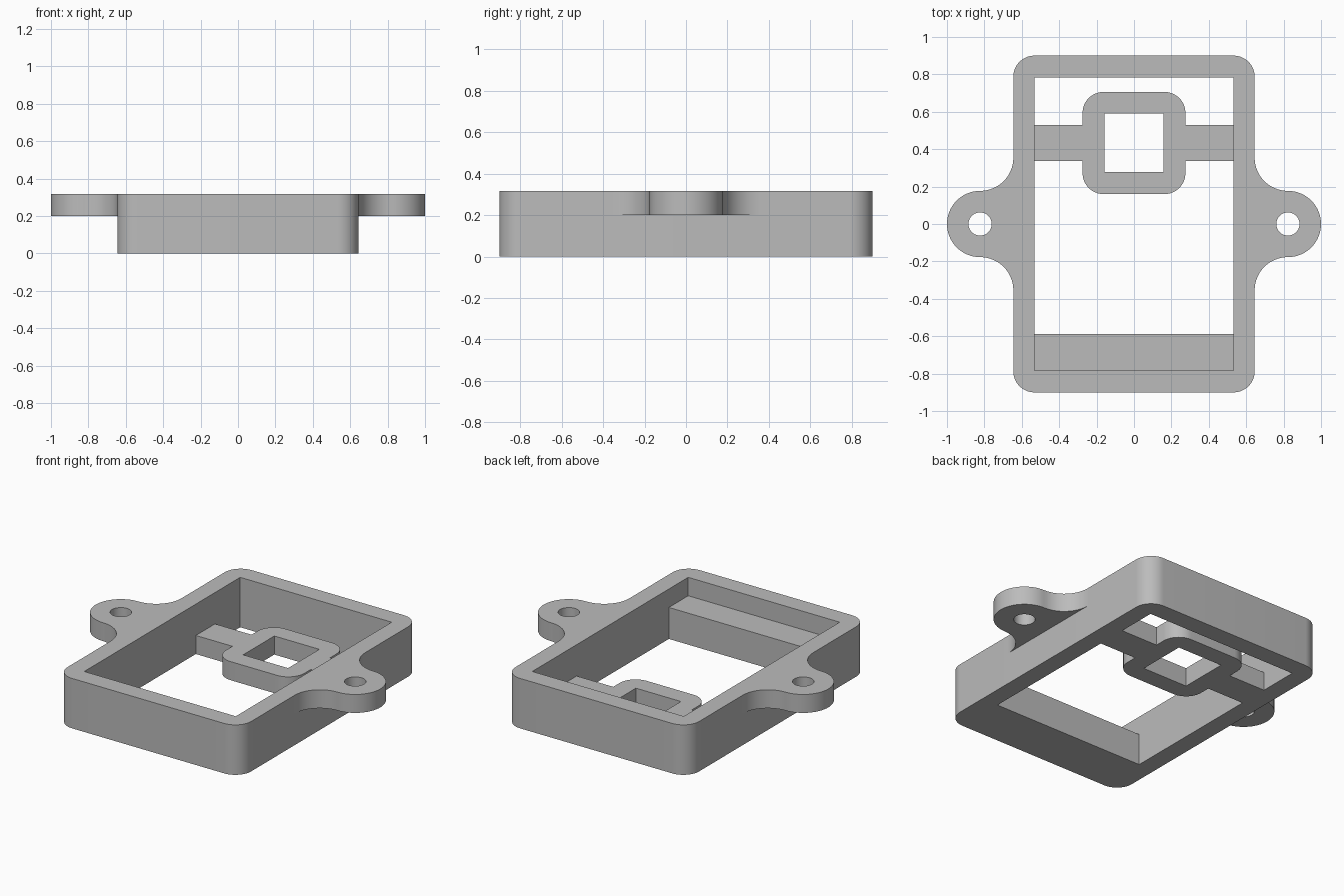
import bpy
import bmesh
import math

if "Cube" in bpy.data.objects:
    bpy.data.objects.remove(bpy.data.objects["Cube"], do_unlink=True)

# Single plain grey plastic
grey = bpy.data.materials.new("plain grey")
grey.use_nodes = True
COLOUR = (0.5, 0.5, 0.5, 1.0)
grey.diffuse_color = COLOUR
next(n for n in grey.node_tree.nodes if n.type == "BSDF_PRINCIPLED").inputs["Base Color"].default_value = COLOUR


def arc(cx, cy, r, a0, a1, steps=16):
    """Points on an arc, angles in degrees."""
    angles = [math.radians(a0 + (a1 - a0) * i / steps) for i in range(steps + 1)]
    return [(cx + r * math.cos(a), cy + r * math.sin(a)) for a in angles]


def rect(hx, y0, y1):
    return [(-hx, y0), (hx, y0), (hx, y1), (-hx, y1)]


def rounded_rect(hx, y0, y1, r):
    return (arc(-hx + r, y0 + r, r, 180, 270) + arc(hx - r, y0 + r, r, 270, 360)
            + arc(hx - r, y1 - r, r, 0, 90) + arc(-hx + r, y1 - r, r, 90, 180))


def plate(name, loops, z0, z1):
    """Fill an outline (further loops are holes) and extrude it from z0 to z1."""
    bm = bmesh.new()
    for loop in loops:
        verts = [bm.verts.new((x, y, z0)) for x, y in loop]
        for a, b in zip(verts, verts[1:] + verts[:1]):
            bm.edges.new((a, b))
    bmesh.ops.remove_doubles(bm, verts=bm.verts[:], dist=1e-5)
    bmesh.ops.triangle_fill(bm, edges=bm.edges[:], use_beauty=True, normal=(0, 0, 1))
    top = bmesh.ops.extrude_face_region(bm, geom=bm.faces[:], use_keep_orig=True)
    moved = [v for v in top["geom"] if isinstance(v, bmesh.types.BMVert)]
    bmesh.ops.translate(bm, verts=moved, vec=(0, 0, z1 - z0))
    bmesh.ops.recalc_face_normals(bm, faces=bm.faces[:])
    mesh = bpy.data.meshes.new(name)
    bm.to_mesh(mesh)
    bm.free()
    mesh.materials.append(grey)
    ob = bpy.data.objects.new(name, mesh)
    bpy.context.collection.objects.link(ob)
    bpy.ops.object.select_all(action="DESELECT")
    ob.select_set(True)
    bpy.context.view_layer.objects.active = ob
    bpy.ops.object.shade_smooth_by_angle(angle=math.radians(30))
    return ob


# Main dimensions
HEIGHT, OUT_X, OUT_Y = 0.317, 0.645, 0.90
IN_X, IN_Y = 0.532, 0.782

# Rectangular frame with rounded outer corners
plate("frame", [rounded_rect(OUT_X, -OUT_Y, OUT_Y, 0.112), rect(IN_X, -IN_Y, IN_Y)], 0, HEIGHT)

# Step along the inside of the front wall
plate("front_ledge", [rect(IN_X, -IN_Y, -0.588)], 0, 0.2)

# Crossbar carrying a rounded collar with a square window
CY, BAR, RX, RY, R = 0.433, 0.096, 0.275, 0.273, 0.112
right_half = (arc(RX - R, CY - RY + R, R, 270, 360)
              + [(RX, CY - BAR), (IN_X, CY - BAR), (IN_X, CY + BAR), (RX, CY + BAR)]
              + arc(RX - R, CY + RY - R, R, 0, 90))
left_half = [(-x, y) for x, y in reversed(right_half)]
plate("crossbar_collar", [right_half + left_half, rect(0.158, 0.277, 0.590)], 0, 0.118)

# Mounting ears: round end, concave fillets into the wall, screw hole
EX, ER = 0.823, 0.177
FILLET = EX - OUT_X
ear = (arc(EX, -ER - FILLET, FILLET, 180, 90) + arc(EX, 0, ER, -90, 90, 32)
       + arc(EX, ER + FILLET, FILLET, 270, 180))
hole = arc(EX, 0, 0.062, 0, 360, 40)[:-1]
for side, sx in (("left", 1), ("right", -1)):
    plate(side + "_mounting_ear", [[(sx * x, y) for x, y in lp] for lp in (ear, hole)], 0.2, HEIGHT)
